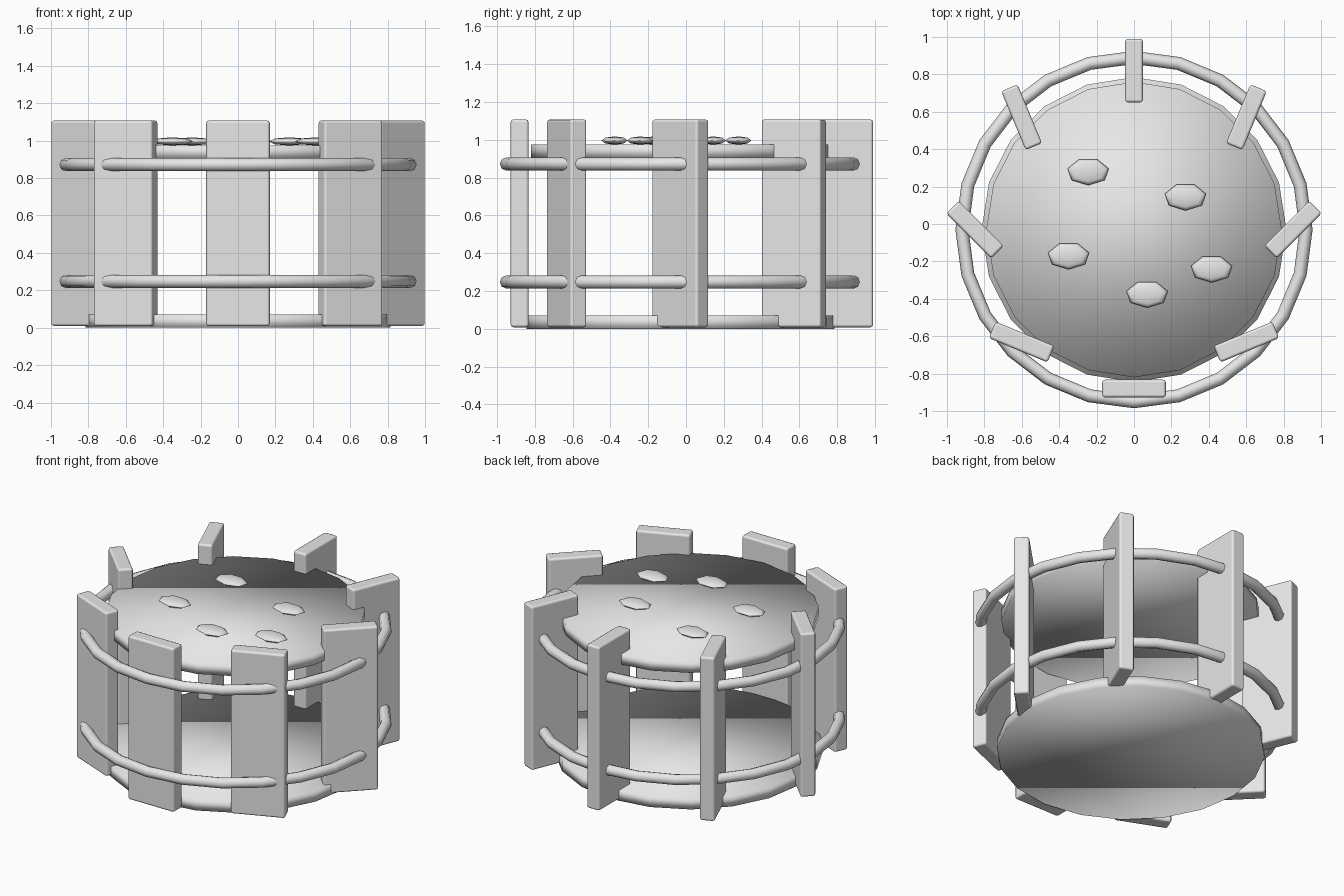
import bpy
import math

if "Cube" in bpy.data.objects:
    bpy.data.objects.remove(bpy.data.objects["Cube"], do_unlink=True)

CENTRE_Y = -0.03

grey = bpy.data.materials.new("light_grey")
grey.use_nodes = True
grey.diffuse_color = (0.8, 0.8, 0.8, 1)
grey.node_tree.nodes["Principled BSDF"].inputs["Base Color"].default_value = (0.8, 0.8, 0.8, 1)


def finish(name):
    """Name the new object, colour it and shade it smooth."""
    obj = bpy.context.object
    obj.name = name
    obj.data.materials.append(grey)
    bpy.ops.object.shade_smooth()
    return obj


def add_disc(name, radius, bottom, top):
    bpy.ops.mesh.primitive_cylinder_add(vertices=20, radius=radius, depth=top - bottom,
                                        location=(0, CENTRE_Y, (bottom + top) / 2))
    finish(name)


def add_hoop(name, height):
    bpy.ops.mesh.primitive_torus_add(major_segments=24, minor_segments=8,
                                     major_radius=0.92, minor_radius=0.035,
                                     location=(0, CENTRE_Y, height))
    finish(name)


def add_post(name, angle, turn):
    """Upright plank on the circle, turned half as fast as it travels round."""
    x = 0.85 * math.sin(angle)
    y = CENTRE_Y - 0.85 * math.cos(angle)
    bpy.ops.mesh.primitive_cube_add(size=1, location=(x, y, 0.558), rotation=(0, 0, turn))
    post = bpy.context.object
    post.scale = (0.34, 0.095, 1.1)
    bpy.ops.object.transform_apply(location=False, rotation=False, scale=True)
    finish(name)
    bevel = post.modifiers.new("soft_edges", 'BEVEL')
    bevel.width = 0.015
    bevel.segments = 2
    bevel.harden_normals = True


def add_stud(name, x, y):
    """Flattened seven-sided pebble with one corner to the front."""
    bpy.ops.mesh.primitive_uv_sphere_add(segments=7, ring_count=4, radius=1)
    stud = bpy.context.object
    first = max(stud.data.vertices, key=lambda v: math.hypot(v.co.x, v.co.y)).co
    stud.rotation_euler.z = -math.pi / 2 - math.atan2(first.y, first.x)
    bpy.ops.object.transform_apply(location=False, rotation=True, scale=False)
    stud.scale = (0.113, 0.073, 0.022)
    stud.location = (x, y, 0.996)
    finish(name)


# Floor and top discs
add_disc("floor_disc", 0.815, 0.0, 0.07)
add_disc("top_disc", 0.79, 0.905, 0.975)

# Hoops around the posts
add_hoop("lower_hoop", 0.248)
add_hoop("upper_hoop", 0.872)

# Posts
for i in range(8):
    angle = i * math.pi / 4
    add_post(f"post_{i + 1}", angle, angle / 2)

# Studs on the top disc
studs = [(-0.245, 0.28), (0.275, 0.145), (-0.35, -0.17), (0.415, -0.24), (0.07, -0.375)]
for i, (x, y) in enumerate(studs):
    add_stud(f"stud_{i + 1}", x, y)
